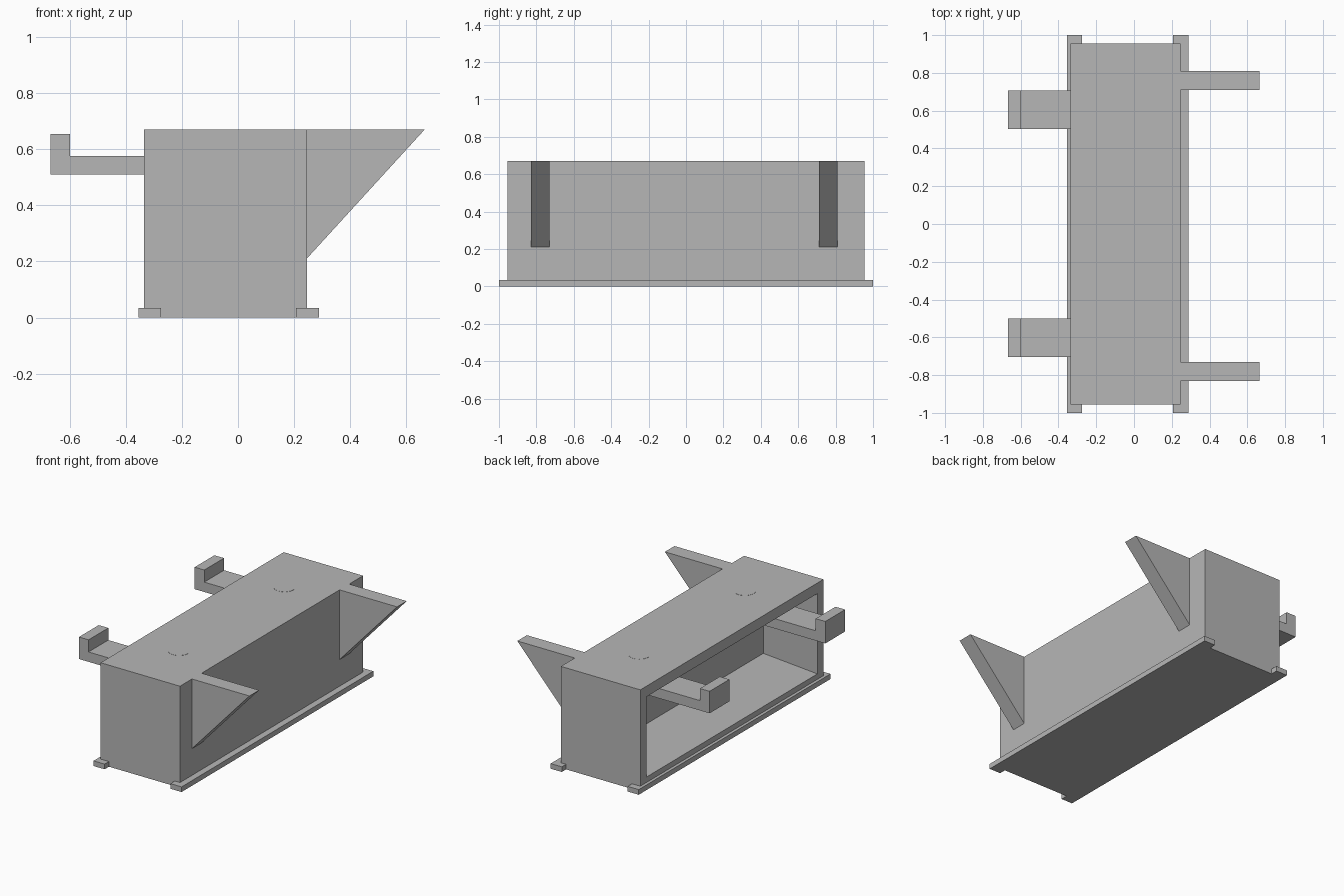
import bpy
import bmesh
from mathutils import Vector

cube = bpy.data.objects.get("Cube")
if cube:
    bpy.data.objects.remove(cube, do_unlink=True)

# Single grey finish
grey = bpy.data.materials.new("plain_grey")
grey.use_nodes = True
colour = (0.47, 0.47, 0.47, 1)
grey.diffuse_color = colour
grey.node_tree.nodes["Principled BSDF"].inputs["Base Color"].default_value = colour


def finish(name, bm):
    bmesh.ops.recalc_face_normals(bm, faces=bm.faces)
    mesh = bpy.data.meshes.new(name)
    bm.to_mesh(mesh)
    bm.free()
    mesh.materials.append(grey)
    obj = bpy.data.objects.new(name, mesh)
    bpy.context.scene.collection.objects.link(obj)
    return obj


def prism(name, profile, y0, y1):
    """Extrude an (x, z) outline along y."""
    bm = bmesh.new()
    face = bm.faces.new([bm.verts.new((x, y0, z)) for x, z in profile])
    new = bmesh.ops.extrude_face_region(bm, geom=[face])["geom"]
    moved = [v for v in new if isinstance(v, bmesh.types.BMVert)]
    bmesh.ops.translate(bm, verts=moved, vec=Vector((0, y1 - y0, 0)))
    return finish(name, bm)


def rect(x0, x1, z0, z1):
    return [(x0, z0), (x1, z0), (x1, z1), (x0, z1)]


LEFT, RIGHT, TOP, END = -0.335, 0.245, 0.67, 0.955
INNER = 0.06

# Box, hollowed from one long side
box = prism("box_body", rect(LEFT, RIGHT, 0, TOP), -END, END)
cavity = [(LEFT - 0.1, 0.07), (LEFT, 0.07), (INNER, 0.1),
          (INNER, 0.6), (LEFT - 0.1, 0.6)]
cutter = prism("cavity_cutter", cavity, -0.892, 0.892)
cutter.hide_render = True
cut = box.modifiers.new("cavity", "BOOLEAN")
cut.operation = "DIFFERENCE"
cut.solver = "EXACT"
cut.object = cutter
graph = bpy.context.evaluated_depsgraph_get()
hollow = bpy.data.meshes.new_from_object(box.evaluated_get(graph))
box.modifiers.clear()
box.data = hollow
bpy.data.objects.remove(cutter, do_unlink=True)

# Base rails along both long sides
for side, x0 in (("right", -0.355), ("left", 0.207)):
    prism(side + "_base_rail", rect(x0, x0 + 0.081, 0, 0.034), -1, 1)

# Triangular support brackets
bracket = [(RIGHT, 0.21), (0.665, TOP), (RIGHT, TOP)]
for end, y0 in (("front", -0.83), ("back", 0.71)):
    prism(end + "_bracket", bracket, y0, y0 + 0.1)

# Hooked arms reaching out of the opening
hook = [(INNER, 0.51), (-0.668, 0.51), (-0.668, 0.655),
        (-0.598, 0.655), (-0.598, 0.575), (INNER, 0.575)]
for end, y0 in (("front", -0.705), ("back", 0.502)):
    prism(end + "_hook_arm", hook, y0, y0 + 0.206)

# Nearly flush round plugs in the top
for end, y in (("front", -0.55), ("back", 0.55)):
    bm = bmesh.new()
    bmesh.ops.create_cone(bm, cap_ends=True, segments=32, radius1=0.065,
                          radius2=0.065, depth=0.01)
    bmesh.ops.translate(bm, verts=bm.verts, vec=Vector((-0.045, y, TOP - 0.004)))
    finish(end + "_plug", bm)
